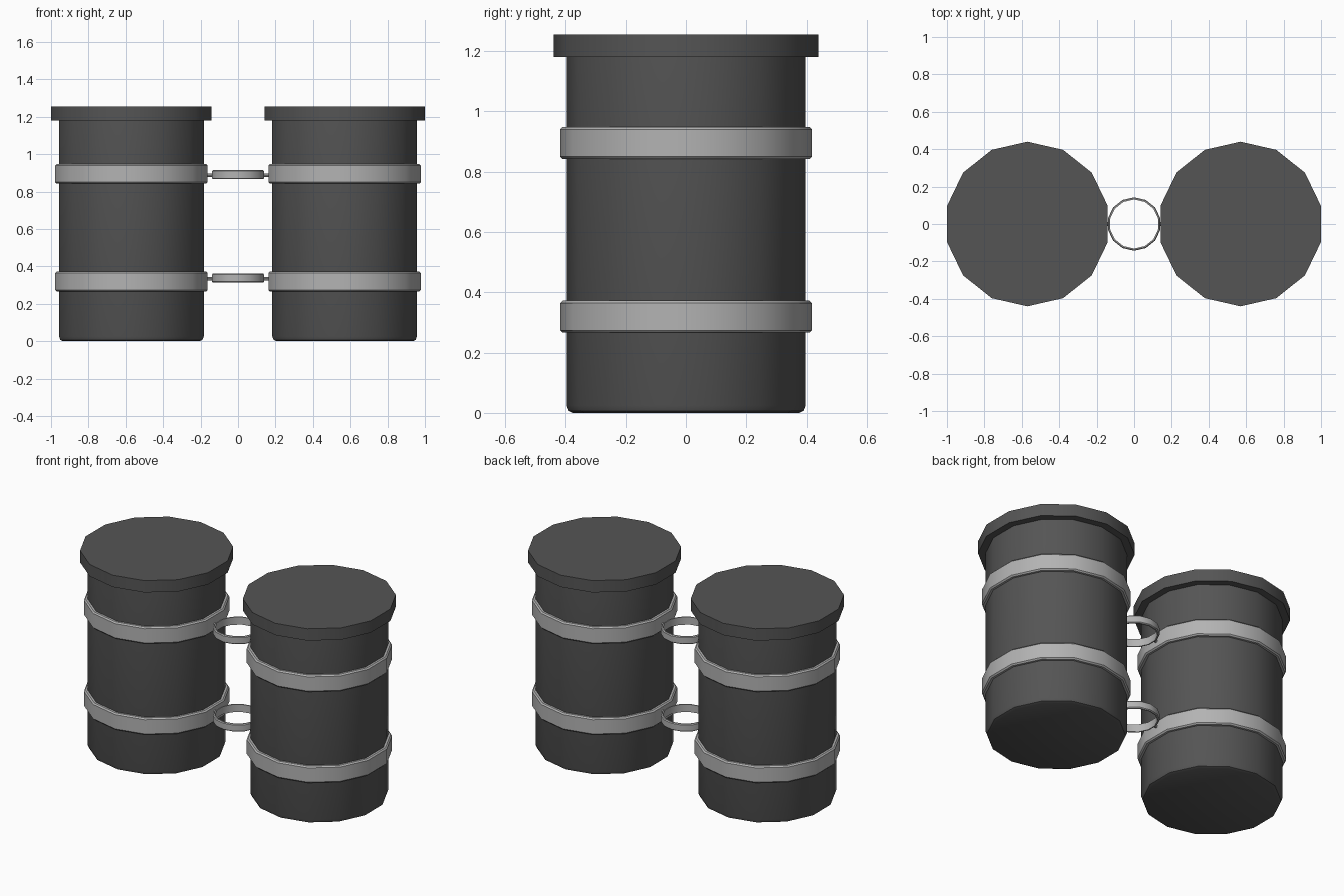
import bpy, bmesh, math

if "Cube" in bpy.data.objects:
    bpy.data.objects.remove(bpy.data.objects["Cube"])

SIDES = 14


def material(name, v):
    m = bpy.data.materials.new(name)
    m.diffuse_color = (v, v, v, 1)
    m.use_nodes = True
    m.node_tree.nodes["Principled BSDF"].inputs["Base Color"].default_value = m.diffuse_color
    return m


dark = material("dark_grey", 0.09)
light = material("light_grey", 0.45)


def lathe(name, profile, loc, mat, closed=False):
    """Revolve (radius, z) points about z; closed joins the profile into a ring."""
    bm = bmesh.new()
    loops = []
    for r, z in profile:
        loops.append([bm.verts.new((r * math.sin(2 * math.pi * i / SIDES),
                                    r * math.cos(2 * math.pi * i / SIDES), z))
                      for i in range(SIDES)])
    pairs = list(zip(loops, loops[1:]))
    if closed:
        pairs.append((loops[-1], loops[0]))
    else:
        bm.faces.new(loops[0])
        bm.faces.new(loops[-1])
    for a, b in pairs:
        for i in range(SIDES):
            j = (i + 1) % SIDES
            bm.faces.new((a[i], a[j], b[j], b[i]))
    bmesh.ops.recalc_face_normals(bm, faces=bm.faces)
    me = bpy.data.meshes.new(name)
    bm.to_mesh(me)
    bm.free()
    me.materials.append(mat)
    ob = bpy.data.objects.new(name, me)
    ob.location = loc
    bpy.context.collection.objects.link(ob)
    smooth(ob)
    return ob


def smooth(ob):
    bpy.ops.object.select_all(action='DESELECT')
    ob.select_set(True)
    bpy.context.view_layer.objects.active = ob
    bpy.ops.object.shade_smooth_by_angle(angle=math.radians(30))


def ring_profile(r_in, r_out, h, c):
    """Upright strip with chamfered outer edges, centred on z = 0."""
    return [(r_in, -h), (r_out - c, -h), (r_out, -h + c),
            (r_out, h - c), (r_out - c, h), (r_in, h)]


for side, s in (("left", -1), ("right", 1)):
    x = 0.57 * s
    # Canister body with rounded bottom edge
    lathe(f"{side}_canister", [(0.375, 0), (0.39, 0.007), (0.397, 0.025), (0.397, 1.19)],
          (x, 0, 0), dark)
    # Overhanging lid
    lathe(f"{side}_lid", [(0.44, 1.18), (0.44, 1.255)], (x, 0, 0), dark)
    # Metal bands
    for level, z in (("lower", 0.319), ("upper", 0.895)):
        lathe(f"{side}_{level}_band", ring_profile(0.39, 0.418, 0.053, 0.008),
              (x, 0, z), light, closed=True)

for level, z in (("lower", 0.337), ("upper", 0.89)):
    # Linking ring between the canisters
    lathe(f"{level}_link_ring", ring_profile(0.131, 0.143, 0.024, 0.005),
          (0, 0, z), light, closed=True)
    # Short pins joining ring to bands
    for side, s in (("left", -1), ("right", 1)):
        bpy.ops.mesh.primitive_cylinder_add(vertices=10, radius=0.01, depth=0.048,
                                            location=(0.152 * s, 0, z - 0.003),
                                            rotation=(0, math.pi / 2, 0))
        pin = bpy.context.object
        pin.name = f"{side}_{level}_pin"
        pin.data.materials.append(light)
        smooth(pin)
